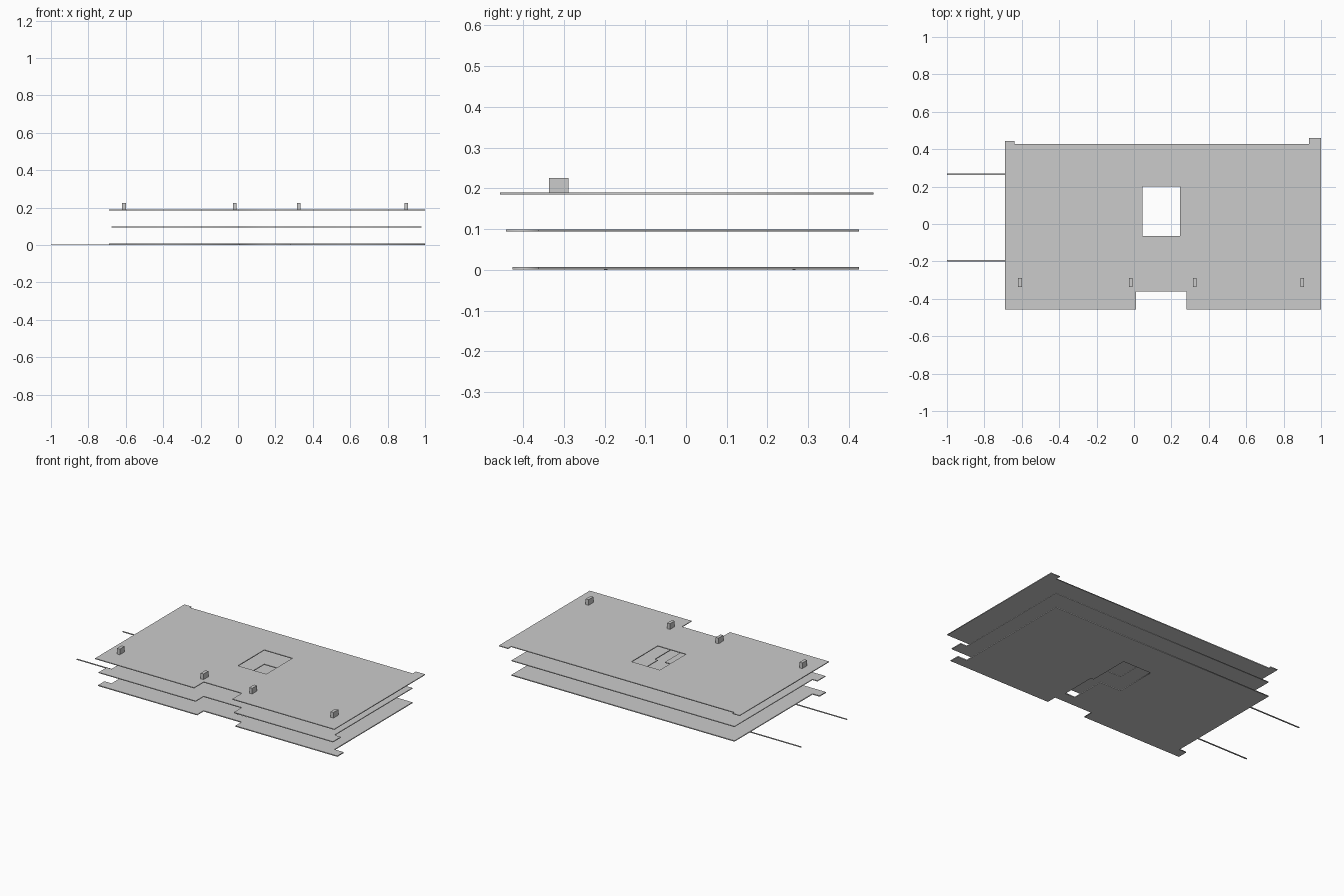
import bpy

if "Cube" in bpy.data.objects:
    bpy.data.objects.remove(bpy.data.objects["Cube"])


def plate(name, outlines, z0, z1):
    """Flat plate from 2D outlines; the first is the edge, the others are openings."""
    curve = bpy.data.curves.new(name, 'CURVE')
    curve.dimensions = '2D'
    curve.fill_mode = 'BOTH'
    curve.extrude = (z1 - z0) / 2
    for points in outlines:
        spline = curve.splines.new('POLY')
        spline.points.add(len(points) - 1)
        for p, (x, y) in zip(spline.points, points):
            p.co = (x, y, 0, 1)
        spline.use_cyclic_u = True
    obj = bpy.data.objects.new(name, curve)
    obj.location.z = (z0 + z1) / 2
    bpy.context.collection.objects.link(obj)
    bpy.ops.object.select_all(action='DESELECT')
    obj.select_set(True)
    bpy.context.view_layer.objects.active = obj
    bpy.ops.object.convert(target='MESH')
    return obj


def box(name, x0, x1, y0, y1, z0, z1):
    bpy.ops.mesh.primitive_cube_add(
        size=1, location=((x0 + x1) / 2, (y0 + y1) / 2, (z0 + z1) / 2))
    obj = bpy.context.object
    obj.name = name
    obj.scale = (x1 - x0, y1 - y0, z1 - z0)
    return obj


def floor_outline(left, right, front):
    """Floor edge with a front entrance notch and wider front corners."""
    return [(left, front), (0.01, front), (0.01, -0.362), (0.28, -0.362),
            (0.28, front), (right, front), (right, -0.362), (0.935, -0.362),
            (0.935, 0.425), (-0.64, 0.425), (-0.64, -0.362), (left, -0.362)]


# Stair opening with a narrow passage towards the front
stair_opening = [(0.045, -0.065), (0.195, -0.065), (0.195, -0.29), (0.265, -0.29),
                 (0.265, -0.065), (0.245, -0.065), (0.245, 0.2), (0.045, 0.2)]

# Lower and middle floors
plate("lower_floor", [floor_outline(-0.69, 1.0, -0.426), stair_opening], 0.001, 0.007)
plate("middle_floor", [floor_outline(-0.675, 0.98, -0.442), stair_opening], 0.094, 0.099)

# Roof slab, overhanging the front and sides
roof_edge = [(-0.69, -0.457), (0.01, -0.457), (0.01, -0.36), (0.28, -0.36),
             (0.28, -0.457), (1.0, -0.457), (1.0, 0.46), (0.935, 0.46),
             (0.935, 0.428), (-0.64, 0.428), (-0.64, 0.444), (-0.69, 0.444)]
roof_opening = [(0.045, -0.065), (0.245, -0.065), (0.245, 0.2), (0.045, 0.2)]
plate("roof_slab", [roof_edge, roof_opening], 0.185, 0.19)

# Small blocks on the roof
for i, x in enumerate((-0.61, -0.018, 0.325, 0.9)):
    box(f"roof_block_{i + 1}", x - 0.01, x + 0.01, -0.336, -0.288, 0.19, 0.226)

# Thin ground strips running out to the left
for i, y in enumerate((-0.197, 0.265)):
    box(f"ground_strip_{i + 1}", -1.0, -0.64, y - 0.004, y + 0.004, 0.0, 0.004)
